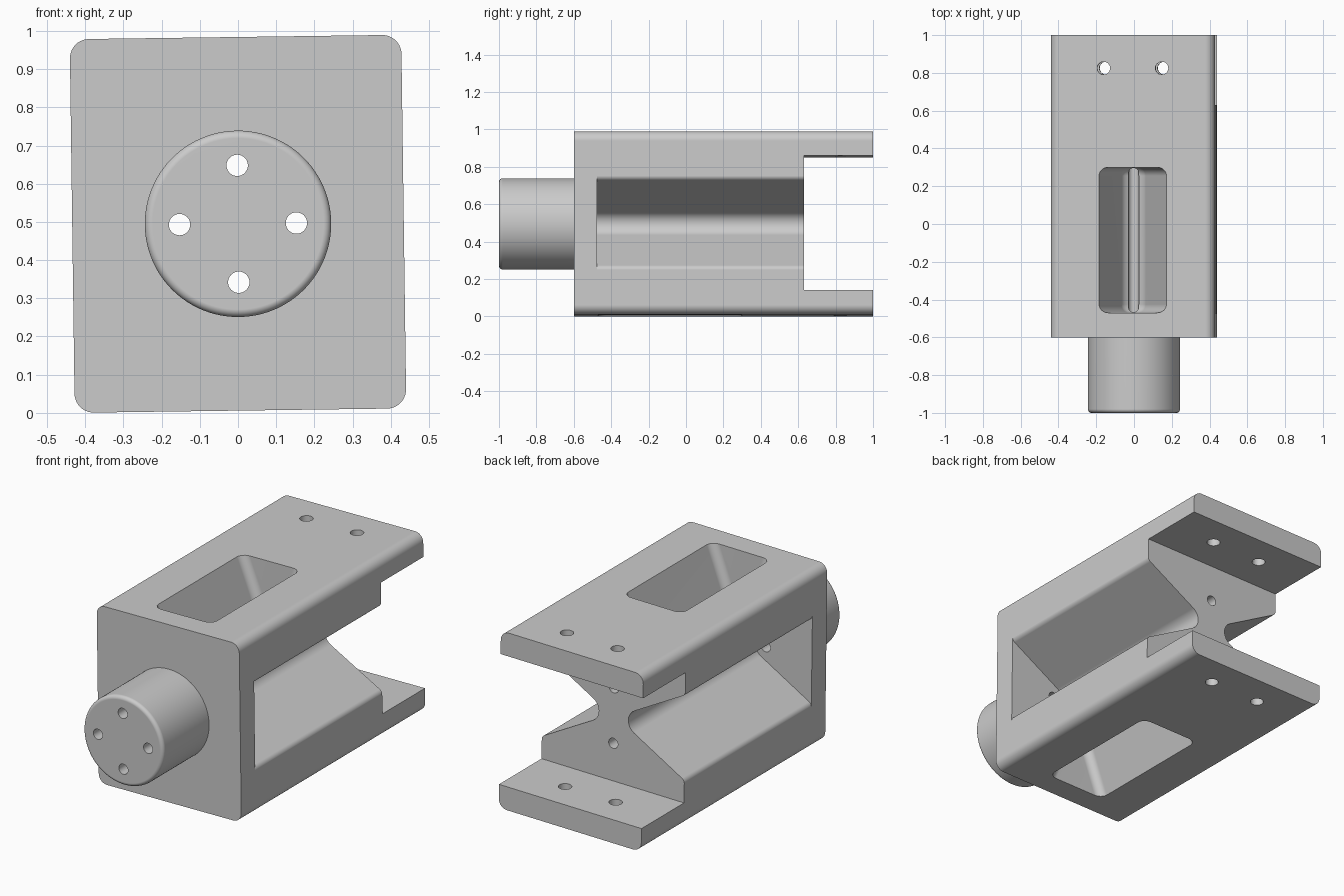
import bpy, bmesh, math
from mathutils import Vector, Matrix

old = bpy.data.objects.get("Cube")
if old:
    bpy.data.objects.remove(old, do_unlink=True)

GREY = (0.6, 0.6, 0.6, 1.0)
metal = bpy.data.materials.new("plain_grey")
metal.use_nodes = True
metal.diffuse_color = GREY
metal.node_tree.nodes["Principled BSDF"].inputs["Base Color"].default_value = GREY

HALF_W, HALF_H = 0.434, 0.489
FRONT, BACK = -0.6, 1.0
PLACE = Matrix.Translation((0, 0, 0.495)) @ Matrix.Rotation(-0.0135, 4, 'Y')


def rounded(corners, steps=10):
    """Round each (x, z, radius) corner of a polygon."""
    out = []
    for i, (x, z, r) in enumerate(corners):
        p = Vector((x, z))
        if r == 0:
            out.append(p)
            continue
        a = (Vector(corners[i - 1][:2]) - p).normalized()
        b = (Vector(corners[(i + 1) % len(corners)][:2]) - p).normalized()
        half = a.angle(b) / 2
        centre = p + (a + b).normalized() * r / math.sin(half)
        start = p + a * r / math.tan(half) - centre
        end = p + b * r / math.tan(half) - centre
        turn = math.atan2(start.x * end.y - start.y * end.x, start.dot(end))
        for k in range(steps + 1):
            out.append(centre + Matrix.Rotation(turn * k / steps, 2) @ start)
    return out


def finish(bm, name):
    bmesh.ops.recalc_face_normals(bm, faces=bm.faces)
    mesh = bpy.data.meshes.new(name)
    bm.to_mesh(mesh)
    bm.free()
    mesh.materials.append(metal)
    obj = bpy.data.objects.new(name, mesh)
    bpy.context.collection.objects.link(obj)
    return obj


def prism(name, outline, y0, y1, end_radius=0):
    """Extrude an x-z outline along y, with optional rounded ends."""
    bm = bmesh.new()
    face = bm.faces.new([bm.verts.new((p.x, y0, p.y)) for p in outline])
    new = bmesh.ops.extrude_face_region(bm, geom=[face])["geom"]
    bmesh.ops.translate(bm, vec=(0, y1 - y0, 0),
                        verts=[g for g in new if isinstance(g, bmesh.types.BMVert)])
    if end_radius:
        rims = [e for e in bm.edges if abs(e.verts[0].co.y - e.verts[1].co.y) < 1e-5]
        bmesh.ops.bevel(bm, geom=rims, offset=end_radius, segments=6,
                        profile=0.5, affect='EDGES')
    return finish(bm, name)


def rod(name, centre, radius, length, axis, sides=32):
    bm = bmesh.new()
    turn = Matrix.Rotation(math.pi / 2, 4, 'X') if axis == 'Y' else Matrix()
    bmesh.ops.create_cone(bm, cap_ends=True, segments=sides, radius1=radius,
                          radius2=radius, depth=length,
                          matrix=Matrix.Translation(centre) @ turn)
    return finish(bm, name)


def activate(obj):
    bpy.ops.object.select_all(action='DESELECT')
    obj.select_set(True)
    bpy.context.view_layer.objects.active = obj


def cut(obj, cutters):
    activate(obj)
    for c in cutters:
        c.hide_render = True
        mod = obj.modifiers.new("cut", 'BOOLEAN')
        mod.operation, mod.solver, mod.object = 'DIFFERENCE', 'EXACT', c
        bpy.ops.object.modifier_apply(modifier=mod.name)


def box(x, z):
    return [(-x, -z), (x, -z), (x, z), (-x, z)]


# Main block with rounded long edges
body = prism("body", rounded([(x, z, 0.05) for x, z in box(HALF_W, HALF_H)]), FRONT, BACK)

# Mounting shaft with a softened front rim
shaft = rod("mounting_shaft", (0, -0.8, 0), 0.244, 0.4, 'Y', 96)
bm = bmesh.new()
bm.from_mesh(shaft.data)
rim = [e for e in bm.edges if all(v.co.y < -0.99 for v in e.verts)]
bmesh.ops.bevel(bm, geom=rim, offset=0.02, segments=6, profile=0.5, affect='EDGES')
bm.to_mesh(shaft.data)
bm.free()

# Gap between the two fork plates
cutters = [prism("fork_gap", [Vector(p) for p in box(0.7, 0.36)], 0.63, 1.2)]

for s in (-1, 1):
    # Side channels, open to the back, with a soft outer lip
    half = [(0.434, -0.236, 0.03), (0.4345, -0.275, 0), (0.6, -0.275, 0)]
    channel = [(0.018, 0, 0.07)] + half + [(x, -z, r) for x, z, r in reversed(half)]
    cutters.append(prism("side_channel", rounded([(s * x, z, r) for x, z, r in channel]),
                         -0.475, 0.8))
    # Tapered windows in top and bottom
    window = [(-0.222, 0.6, 0), (0.222, 0.6, 0), (0, 0.03, 0.07)]
    cutters.append(prism("window", rounded([(x, s * z, r) for x, z, r in window]),
                         -0.47, 0.3, 0.045))
    # Fork pin holes
    cutters.append(rod("pin_hole", (s * 0.154, 0.825, 0), 0.034, 1.4, 'Z'))

# Four long holes through shaft and block
bolts = [rod("bolt_hole", (0.153 * math.cos(a), 0, 0.153 * math.sin(a)), 0.028, 2.6, 'Y')
         for a in (0, math.pi / 2, math.pi, -math.pi / 2)]

cut(body, cutters + bolts)
cut(shaft, bolts)
for c in cutters + bolts:
    bpy.data.objects.remove(c, do_unlink=True)

# Place the parts and shade the rounded surfaces
for obj in (body, shaft):
    obj.data.transform(PLACE)
    activate(obj)
    bpy.ops.object.shade_smooth_by_angle(angle=math.radians(30))
    normals = obj.modifiers.new("even_shading", 'WEIGHTED_NORMAL')
    normals.keep_sharp = True
